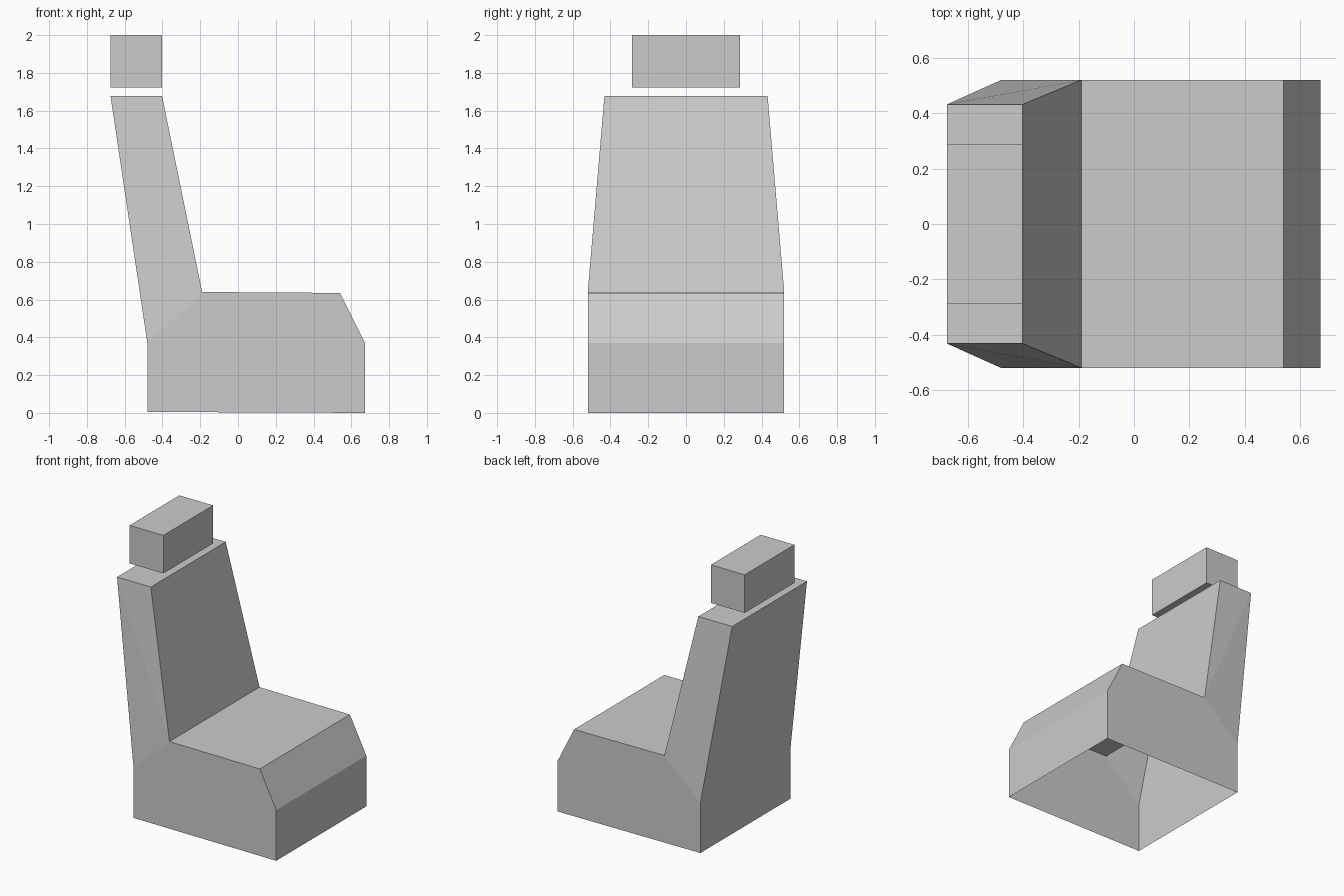
import bpy
import bmesh

cube = bpy.data.objects.get("Cube")
if cube:
    bpy.data.objects.remove(cube, do_unlink=True)

grey = bpy.data.materials.new("seat grey")
grey.use_nodes = True
colour = (0.6, 0.6, 0.6, 1)
grey.diffuse_color = colour
grey.node_tree.nodes["Principled BSDF"].inputs["Base Color"].default_value = colour


def side_shell(name, profile, open_edges=(), split=False):
    """Join two mirrored side panels; profile points are (x, z, half width).
    Edges listed in open_edges get no panel, leaving the shell hollow there."""
    bm = bmesh.new()
    near, far = [[bm.verts.new((x, s * w, z)) for x, z, w in profile] for s in (-1, 1)]
    n = len(profile)
    for i in range(n):
        if i not in open_edges:
            j = (i + 1) % n
            bm.faces.new((near[j], near[i], far[i], far[j]))
    for side, flip in ((near, False), (far, True)):
        # tapered sides are creased along one diagonal
        parts = [side[1:4], [side[3], side[0], side[1]]] if split else [side]
        for part in parts:
            bm.faces.new(part[::-1] if flip else part)
    mesh = bpy.data.meshes.new(name)
    bm.to_mesh(mesh)
    bm.free()
    mesh.materials.append(grey)
    obj = bpy.data.objects.new(name, mesh)
    bpy.context.collection.objects.link(obj)
    return obj


BASE, TOP = 0.52, 0.432   # half widths

# Seat base: open underneath and into the backrest
side_shell("seat_base", [
    (-0.48, 0.005, BASE), (0.673, 0, BASE), (0.673, 0.37, BASE),
    (0.54, 0.635, BASE), (-0.19, 0.64, BASE), (-0.48, 0.37, BASE),
], open_edges=(0, 4))

# Backrest: tapered and leaning back, hollow down into the base
side_shell("backrest", [
    (-0.48, 0.37, BASE), (-0.19, 0.64, BASE),
    (-0.402, 1.678, TOP), (-0.675, 1.678, TOP),
], open_edges=(0,), split=True)

# Headrest: closed block floating above the backrest
HEAD = 0.287
side_shell("headrest", [
    (-0.675, 1.722, HEAD), (-0.402, 1.722, HEAD),
    (-0.402, 2.0, HEAD), (-0.675, 2.0, HEAD),
])
